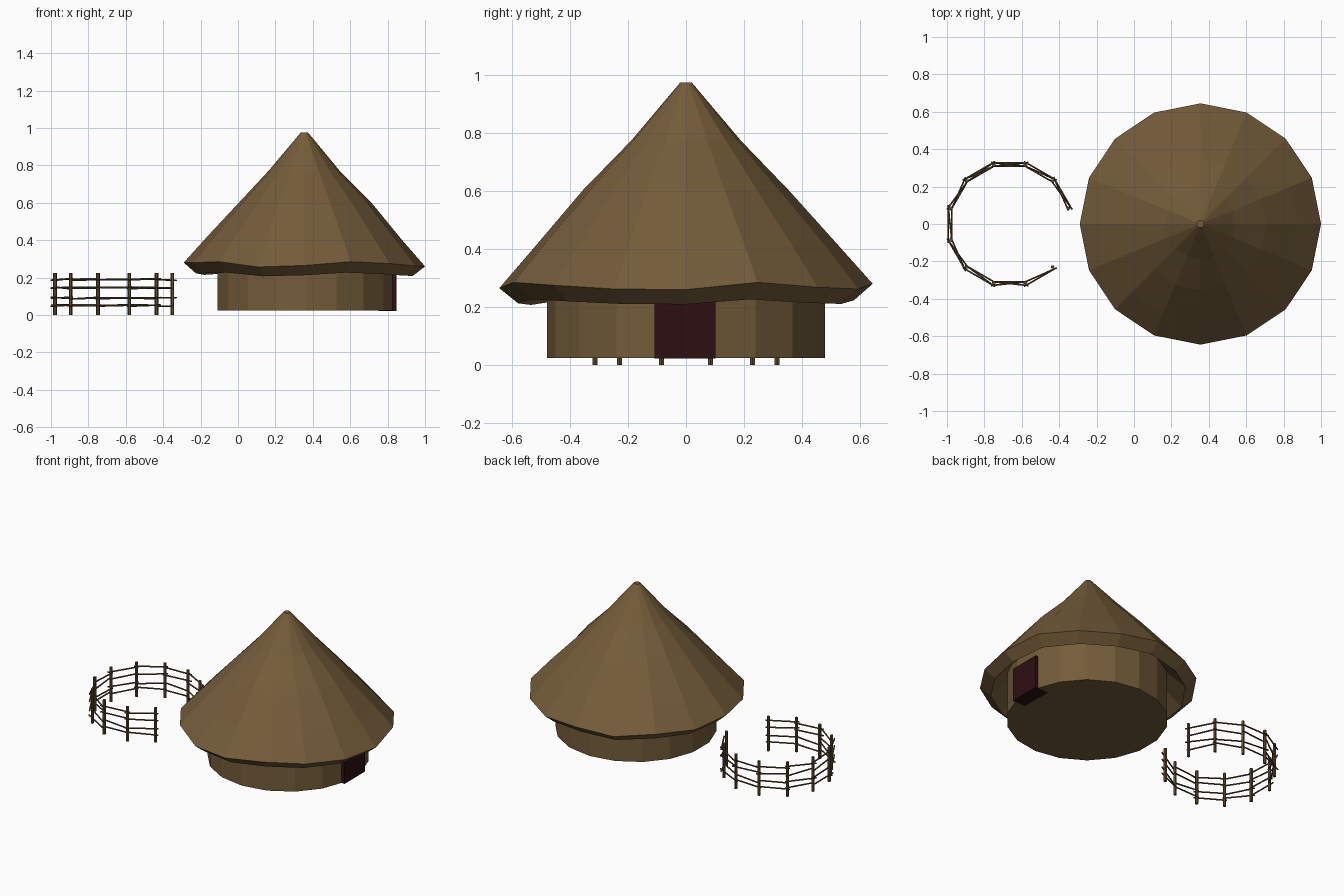
import bpy, bmesh, random
from math import sin, cos, radians, tau
from mathutils import Vector

random.seed(4)
if "Cube" in bpy.data.objects:
    bpy.data.objects.remove(bpy.data.objects["Cube"])


def material(name, colour):
    m = bpy.data.materials.new(name)
    m.use_nodes = True
    m.diffuse_color = (*colour, 1)
    bsdf = m.node_tree.nodes["Principled BSDF"]
    bsdf.inputs["Base Color"].default_value = (*colour, 1)
    bsdf.inputs["Roughness"].default_value = 0.9
    return m


straw = material("straw brown", (0.174, 0.107, 0.042))
wood = material("dark wood", (0.114, 0.071, 0.03))
dark = material("dark doorway", (0.027, 0.005, 0.006))


def finish(bm, name, mat, recalc=True):
    if recalc:
        bmesh.ops.recalc_face_normals(bm, faces=bm.faces)
    mesh = bpy.data.meshes.new(name)
    bm.to_mesh(mesh)
    bm.free()
    mesh.materials.append(mat)
    ob = bpy.data.objects.new(name, mesh)
    bpy.context.collection.objects.link(ob)
    return ob


def loft(bm, rings, cap_first=False, cap_last=False):
    """Join successive rings of points with quads."""
    loops = [[bm.verts.new(p) for p in ring] for ring in rings]
    for a, b in zip(loops, loops[1:]):
        for i in range(len(a)):
            j = (i + 1) % len(a)
            bm.faces.new((a[i], a[j], b[j], b[i]))
    if cap_first:
        bm.faces.new(loops[0][::-1])
    if cap_last:
        bm.faces.new(loops[-1])


def rod(bm, a, b, radius, sides=6):
    """Straight stick between two points."""
    a, b = Vector(a), Vector(b)
    turn = (b - a).to_track_quat('Z', 'Y')
    rings = [[p + turn @ Vector((radius * cos(tau * i / sides), radius * sin(tau * i / sides), 0))
              for i in range(sides)] for p in (a, b)]
    loft(bm, rings, True, True)


# Thatched roof: wavy eaves, a bevelled lip and a hollow underside
SIDES = 16
ROOF_X = 0.355
rim = [.26, .285, .268, .262, .28, .262, .28, .268, .28, .28, .285, .257, .265, .285, .275, .262]
# radius, height, how much of the eave wave it follows, random wobble
profile = [(.45, .345, 0, 0), (.58, .216, .7, 0), (.645, .27, 1, 0), (.52, .415, .5, .006),
           (.35, .605, 0, .006), (.19, .775, 0, .005), (.02, .975, 0, 0)]
rings = []
for r, z, wave, wobble in profile:
    ring = []
    for k in range(SIDES):
        a = tau * k / SIDES
        rr = r + random.uniform(-wobble, wobble)
        ring.append((ROOF_X + rr * cos(a), rr * sin(a), z + wave * (rim[k] - .27)))
    rings.append(ring)
bm = bmesh.new()
loft(bm, rings, cap_last=True)
finish(bm, "thatched_roof", straw, recalc=False)

# Round wall with a closed floor
WALL_X = 0.363
bm = bmesh.new()
wall_sides = 18
wall = [[(WALL_X + .48 * cos(tau * (i + .5) / wall_sides),
          .48 * sin(tau * (i + .5) / wall_sides), z) for i in range(wall_sides)]
        for z in (.023, .31)]
loft(bm, wall, True, True)
finish(bm, "round_wall", straw)

# Doorway block standing slightly proud of the wall
bm = bmesh.new()
bmesh.ops.create_cube(bm, size=1)
for v in bm.verts:
    v.co = Vector((.80 + v.co.x * .096, -.003 + v.co.y * .21, .131 + v.co.z * .218))
finish(bm, "doorway", dark)

# Fence: a ring of posts with one gap left as a gate
PEN_X, PEN_R = -0.665, 0.335


def pen_point(n, z, r=PEN_R):
    a = radians(15 + 30 * n)
    return Vector((PEN_X + r * cos(a), r * sin(a), z))


posts = 11
bm = bmesh.new()
for n in range(posts):
    rod(bm, pen_point(n, 0, PEN_R - .01), pen_point(n, .225, PEN_R - .01), .01)
finish(bm, "fence_posts", wood)

# Rails run from post to post, slightly uneven and overlapping at the ends
bm = bmesh.new()
for n in range(posts - 1):
    for z in (.05, .09, .145, .19):
        a = pen_point(n, z + random.uniform(-.005, .005), PEN_R + random.choice((-.014, .005)))
        b = pen_point(n + 1, z + random.uniform(-.005, .005), PEN_R + random.choice((-.014, .005)))
        over = (b - a) * .07
        rod(bm, a - over, b + over, .0048, 5)
finish(bm, "fence_rails", wood)
